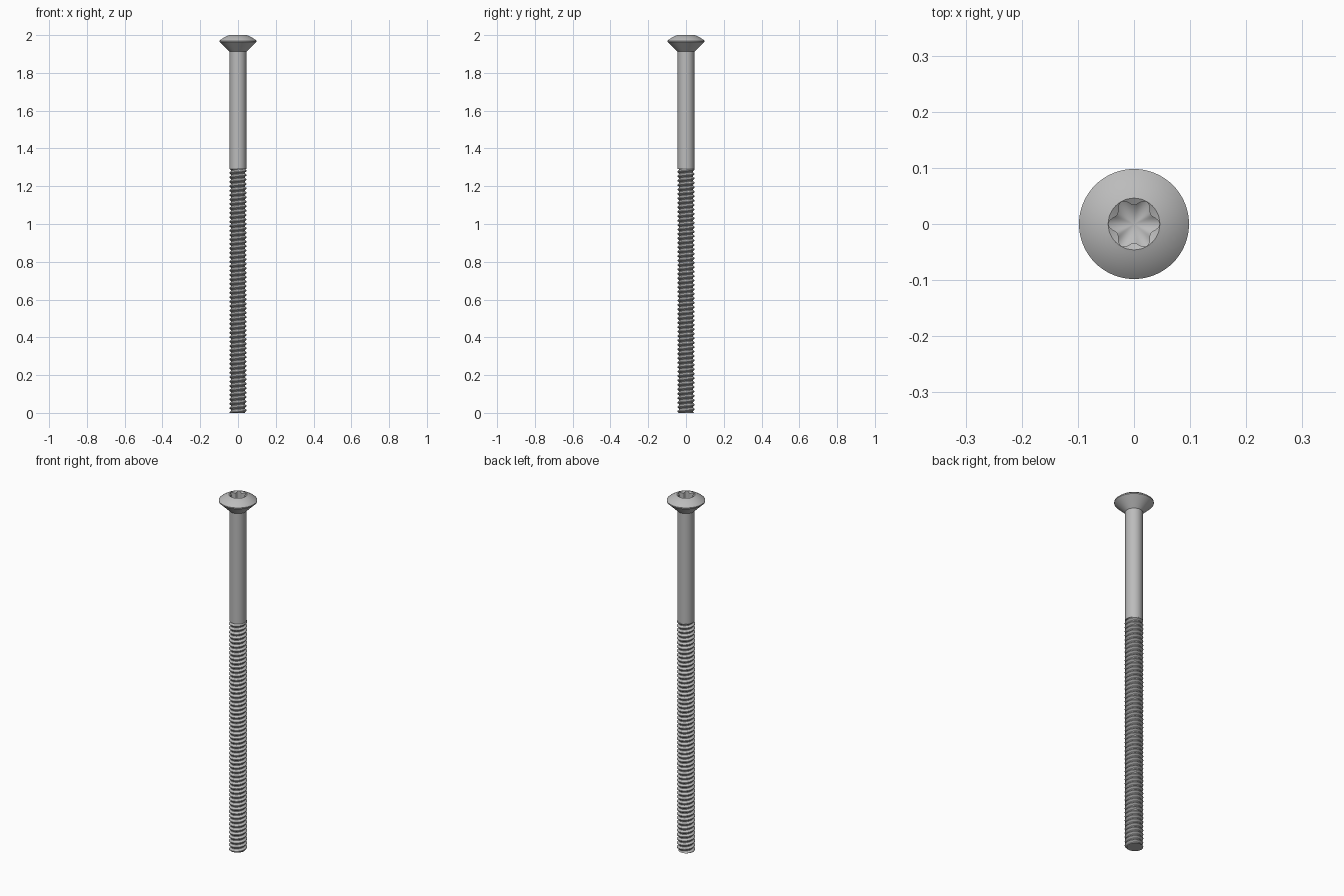
import bpy
import bmesh
from math import cos, sin, pi, radians, sqrt

cube = bpy.data.objects.get("Cube")
if cube:
    bpy.data.objects.remove(cube)

steel = bpy.data.materials.new("grey steel")
steel.use_nodes = True
grey = (0.5, 0.5, 0.5, 1)
steel.diffuse_color = grey
steel.node_tree.nodes["Principled BSDF"].inputs["Base Color"].default_value = grey

SHANK_R, HEAD_R, RIM_R = 0.044, 0.098, 0.046
THREAD_TOP = 1.29


def finish(bm, name):
    bmesh.ops.recalc_face_normals(bm, faces=bm.faces)
    mesh = bpy.data.meshes.new(name)
    bm.to_mesh(mesh)
    bm.free()
    mesh.materials.append(steel)
    obj = bpy.data.objects.new(name, mesh)
    bpy.context.collection.objects.link(obj)
    bpy.ops.object.select_all(action='DESELECT')
    obj.select_set(True)
    bpy.context.view_layer.objects.active = obj
    bpy.ops.object.shade_smooth_by_angle(angle=radians(30))
    return obj


def loft(bm, rings, n):
    """Skin rings given as functions of angle returning (radius, height)."""
    loops = []
    for ring in rings:
        loop = []
        for i in range(n):
            a = 2 * pi * i / n
            r, z = ring(a)
            loop.append(bm.verts.new((r * cos(a), r * sin(a), z)))
        loops.append(loop)
    for low, high in zip(loops, loops[1:]):
        for i in range(n):
            j = (i + 1) % n
            bm.faces.new((low[i], low[j], high[j], high[i]))
    return loops


def circle(r, z):
    return lambda a: (r, z)


# Plain shank
bm = bmesh.new()
ends = loft(bm, [circle(SHANK_R, THREAD_TOP), circle(SHANK_R, 1.92)], 48)
for loop in ends:
    bm.faces.new(loop)
finish(bm, "shank")


# Raised countersunk head with a six-lobed socket
def star(a):
    return 0.0395 + 0.006 * cos(6 * a)


def star_top(a):
    return star(a), 2 - 0.6 * (RIM_R - star(a))


def star_floor(a):
    return star(a), 1.955


DOME_R = 0.147
dome_base = 2 - sqrt(DOME_R ** 2 - RIM_R ** 2)
rings = [circle(SHANK_R, 1.912), circle(HEAD_R, 1.964)]
for k in range(9):
    r = HEAD_R + (RIM_R - HEAD_R) * k / 8
    rings.append(circle(r, dome_base + sqrt(DOME_R ** 2 - r ** 2)))
rings += [star_top, star_floor]

bm = bmesh.new()
loops = loft(bm, rings, 72)
bm.faces.new(loops[0])
tip = bm.verts.new((0, 0, 1.93))
floor = loops[-1]
for i in range(len(floor)):
    bm.faces.new((floor[i - 1], floor[i], tip))
finish(bm, "head")

# Helical thread, trimmed flat at both ends
PITCH, STEPS = 0.0235, 32
section = [(0, 0.036), (0.15, 0.036), (0.5, 0.046), (0.65, 0.046)]
turns = int(THREAD_TOP / PITCH) + 4
bm = bmesh.new()
rows = []
for i in range(turns * STEPS):
    a = 2 * pi * i / STEPS
    rows.append([bm.verts.new((r * cos(a), r * sin(a),
                               PITCH * (i / STEPS + f - 2)))
                 for f, r in section])
for i in range(len(rows) - STEPS - 1):
    here = rows[i] + [rows[i + STEPS][0]]
    ahead = rows[i + 1] + [rows[i + STEPS + 1][0]]
    for k in range(len(section)):
        bm.faces.new((here[k], ahead[k], ahead[k + 1], here[k + 1]))
for z, side in ((0, -1), (THREAD_TOP, 1)):
    cut = bmesh.ops.bisect_plane(
        bm, geom=bm.verts[:] + bm.edges[:] + bm.faces[:], dist=1e-6,
        plane_co=(0, 0, z), plane_no=(0, 0, side), clear_outer=True)
    edges = [e for e in cut["geom_cut"] if isinstance(e, bmesh.types.BMEdge)]
    bmesh.ops.edgenet_fill(bm, edges=edges)
loose = [v for v in bm.verts if not v.link_faces]
bmesh.ops.delete(bm, geom=loose, context='VERTS')
finish(bm, "thread")
